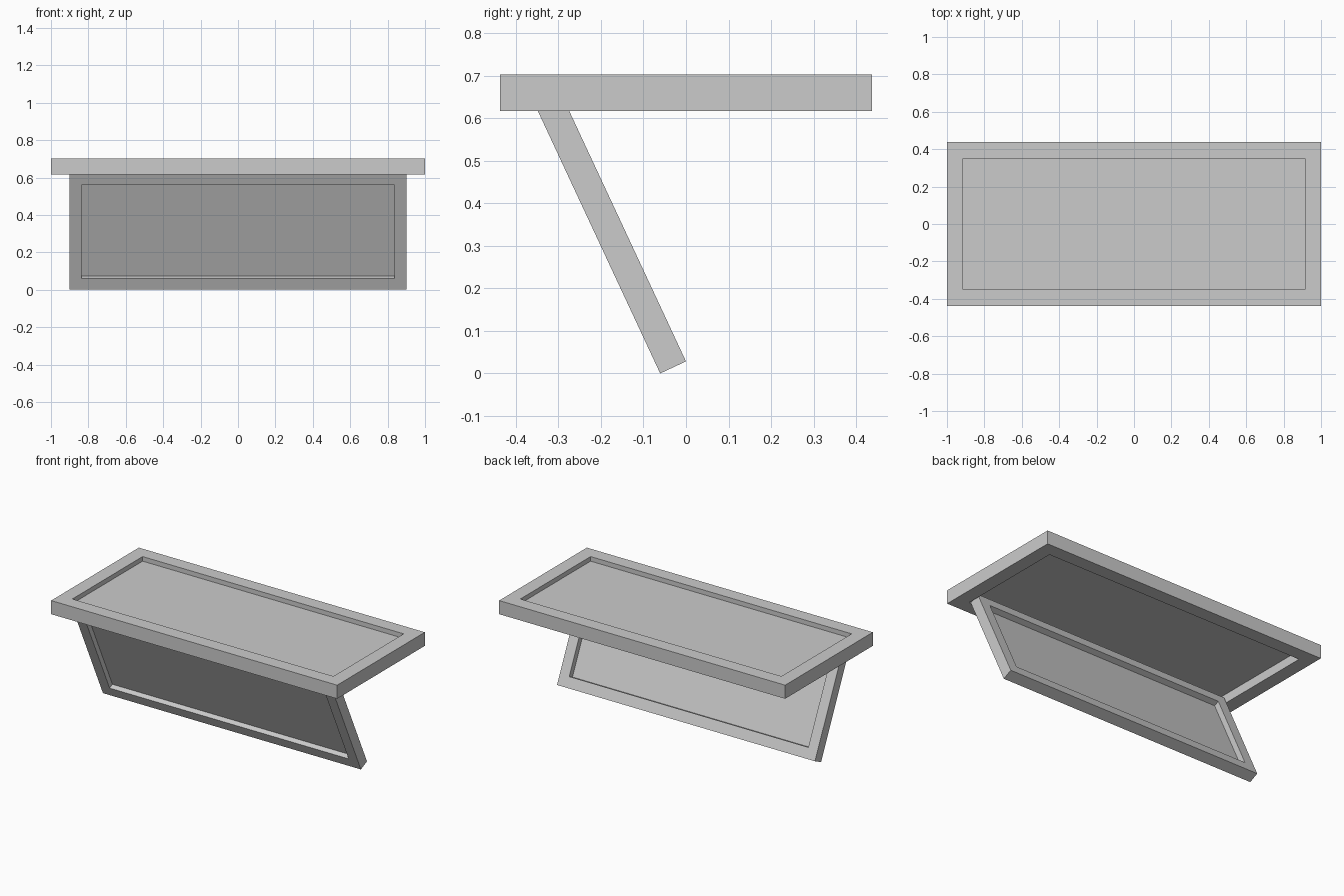
import bpy
import bmesh
import math
from mathutils import Matrix

if "Cube" in bpy.data.objects:
    bpy.data.objects.remove(bpy.data.objects["Cube"])

grey = bpy.data.materials.new("light_grey")
grey.diffuse_color = (0.6, 0.6, 0.6, 1)
grey.use_nodes = True
grey.node_tree.nodes["Principled BSDF"].inputs["Base Color"].default_value = grey.diffuse_color


def make_object(name, bm, matrix):
    bmesh.ops.recalc_face_normals(bm, faces=bm.faces[:])
    mesh = bpy.data.meshes.new(name)
    bm.to_mesh(mesh)
    bm.free()
    mesh.materials.append(grey)
    obj = bpy.data.objects.new(name, mesh)
    obj.matrix_world = matrix
    bpy.context.collection.objects.link(obj)


def rectangle(bm, hx, hy, z):
    return [bm.verts.new((sx * hx, sy * hy, z))
            for sx, sy in ((-1, -1), (1, -1), (1, 1), (-1, 1))]


def framed_board(name, hx, hy, thick, border, panel_z, matrix):
    # rectangular frame: four loops bridged into a closed ring
    bm = bmesh.new()
    ix, iy = hx - border, hy - border
    loops = [rectangle(bm, hx, hy, 0), rectangle(bm, hx, hy, thick),
             rectangle(bm, ix, iy, thick), rectangle(bm, ix, iy, 0)]
    for k in range(4):
        a, b = loops[k], loops[(k + 1) % 4]
        for i in range(4):
            j = (i + 1) % 4
            bm.faces.new((a[i], a[j], b[j], b[i]))
    make_object(name + "_frame", bm, matrix)

    # thin sheet filling the opening, recessed on both sides
    bm = bmesh.new()
    bm.faces.new(rectangle(bm, ix, iy, panel_z))
    make_object(name + "_panel", bm, matrix)


# horizontal top
framed_board("top", 1.0, 0.438, 0.086, 0.087, 0.057,
             Matrix.Translation((0, 0, 0.617)))

# slanted support, leaning forward up to the underside of the top
length = 0.683
thick = 0.067
lean = Matrix.Rotation(math.radians(115), 4, 'X')
framed_board("support", 0.902, length / 2, thick, 0.066, thick * 0.53,
             Matrix.Translation((0, 0, 0.0283)) @ lean
             @ Matrix.Translation((0, length / 2, 0)))
